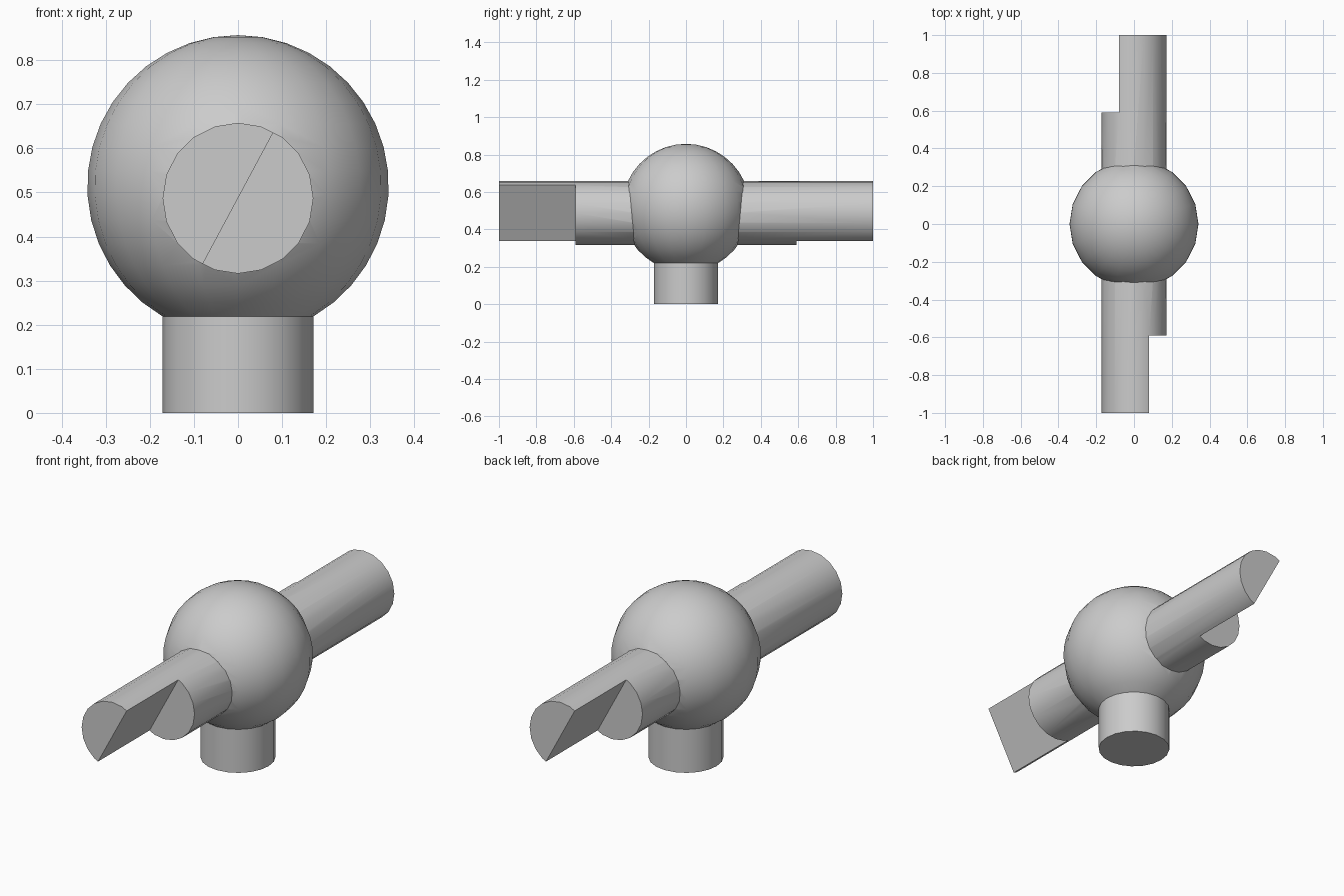
import bpy, bmesh
from math import radians, sin, cos, pi, asin
from mathutils import Matrix, Vector

if "Cube" in bpy.data.objects:
    bpy.data.objects.remove(bpy.data.objects["Cube"])

SIDES = 20
R_BALL, Z_BALL = 0.342, 0.515
R_ROD, Z_ROD = 0.171, 0.487


def make_object(name, bm):
    bmesh.ops.recalc_face_normals(bm, faces=bm.faces)
    mesh = bpy.data.meshes.new(name)
    bm.to_mesh(mesh)
    bm.free()
    obj = bpy.data.objects.new(name, mesh)
    bpy.context.collection.objects.link(obj)
    return obj


def apply_boolean(target, tool, operation):
    bpy.context.view_layer.objects.active = target
    mod = target.modifiers.new("join", 'BOOLEAN')
    mod.object = tool
    mod.operation = operation
    mod.solver = 'EXACT'
    bpy.ops.object.modifier_apply(modifier=mod.name)
    bpy.data.objects.remove(tool, do_unlink=True)


# Ball on its post: one lathed profile
start = -pi / 2 + asin(R_ROD / R_BALL)
steps = 16
profile = [(0, 0), (R_ROD, 0)]
for i in range(steps + 1):
    a = start + (pi / 2 - start) * i / steps
    profile.append((R_BALL * cos(a), Z_BALL + R_BALL * sin(a)))
bm = bmesh.new()
verts = [bm.verts.new((r, 0, z)) for r, z in profile]
edges = [bm.edges.new(pair) for pair in zip(verts, verts[1:])]
bmesh.ops.spin(bm, geom=verts + edges, cent=(0, 0, 0), axis=(0, 0, 1),
               angle=2 * pi, steps=SIDES)
bmesh.ops.remove_doubles(bm, verts=bm.verts, dist=1e-4)
bmesh.ops.dissolve_degenerate(bm, edges=bm.edges, dist=1e-5)
body = make_object("ball_and_crossbar", bm)

# Horizontal round bar through the ball
bm = bmesh.new()
bmesh.ops.create_cone(bm, cap_ends=True, segments=SIDES, radius1=R_ROD,
                      radius2=R_ROD, depth=2,
                      matrix=Matrix.Translation((0, 0, Z_ROD)) @ Matrix.Rotation(pi / 2, 4, 'X'))
bar = make_object("crossbar", bm)

# Slanted half-round notches at both bar ends
for turn in (0, pi):
    bm = bmesh.new()
    bmesh.ops.create_cube(bm, size=1, matrix=(
        Matrix.Rotation(turn, 4, 'Z') @ Matrix.Translation((0, 0, Z_ROD))
        @ Matrix.Rotation(radians(28.2), 4, 'Y')
        @ Matrix.Translation((0.25, -0.84, 0))
        @ Matrix.Diagonal((0.5, 0.5, 0.6, 1))))
    apply_boolean(bar, make_object("notch_cutter", bm), 'DIFFERENCE')

apply_boolean(body, bar, 'UNION')

# Smooth curved surfaces, crisp joins
bpy.ops.object.select_all(action='DESELECT')
body.select_set(True)
bpy.context.view_layer.objects.active = body
bpy.ops.object.shade_smooth_by_angle(angle=radians(25))
